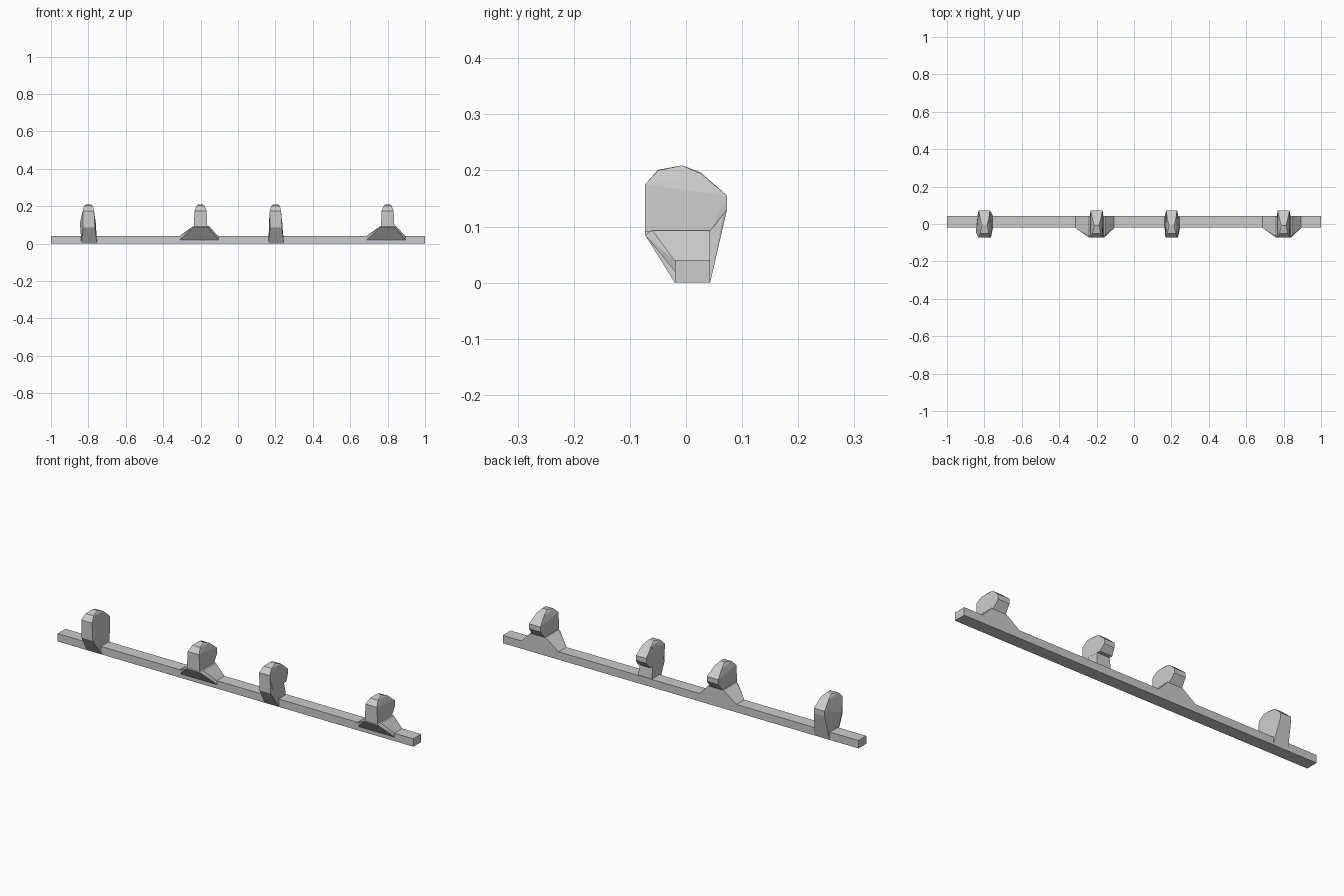
import bpy, bmesh

if "Cube" in bpy.data.objects:
    bpy.data.objects.remove(bpy.data.objects["Cube"])


def hull(name, pts):
    """Faceted solid wrapped around a few points."""
    bm = bmesh.new()
    for p in pts:
        bm.verts.new(p)
    res = bmesh.ops.convex_hull(bm, input=bm.verts)
    junk = [g for g in res["geom_interior"] if isinstance(g, bmesh.types.BMVert)]
    bmesh.ops.delete(bm, geom=list(set(junk)), context='VERTS')
    bmesh.ops.dissolve_limit(bm, angle_limit=0.02, verts=bm.verts, edges=bm.edges)
    bmesh.ops.recalc_face_normals(bm, faces=bm.faces)
    me = bpy.data.meshes.new(name)
    bm.to_mesh(me)
    bm.free()
    ob = bpy.data.objects.new(name, me)
    bpy.context.collection.objects.link(ob)
    return ob


def sections(x, rows):
    """Points from rows of (left, right, y, z), measured from centre x."""
    return [(x + s, y, z) for l, r, y, z in rows for s in (l, r)]


# Long wall rail
hull("rail", [(x, y, z) for x in (-1, 1) for y in (-0.02, 0.043) for z in (0, 0.04)])

# Rounded peg head, shared by the pegs with flared feet
head = [(-.036, .036, -.073, .09), (-.032, .032, -.073, .175),
        (-.022, .022, -.05, .2), (-.012, .012, -.007, .209),
        (-.022, .022, .027, .194), (-.032, .032, .073, .155),
        (-.032, .032, .073, .13), (-.036, .036, .043, .092)]

# Flared foot: wide on the rail, narrow under the head
foot = [(-.11, .095, -.02, .02), (-.115, .095, .043, .039),
        (-.115, .095, -.02, .039), (-.04, .04, -.073, .085),
        (-.04, .045, -.06, .093), (-.04, .045, .043, .093)]

for i, x in enumerate((-0.2, 0.8)):
    hull(f"flared_foot_{i}", sections(x, foot))
    hull(f"peg_head_{i}", sections(x, head))

# Solid upright pegs: one tapering block from rail to rounded top
block = [(-.037, .046, -.02, 0), (-.037, .046, .043, 0),
         (-.028, .035, -.073, .085), (-.03, .03, -.073, .175),
         (-.022, .024, -.05, .201), (-.012, .014, -.007, .209),
         (-.022, .024, .027, .196)]
hull("upright_peg_0", sections(-0.8, block + [
    (-.045, .04, -.045, .11), (-.03, .03, .073, .13), (-.03, .03, .073, .155)]))

# Second upright peg has a slim stem with an overhanging head behind
hull("upright_peg_1_stem", sections(0.2, block[:5] + [
    (-.034, .034, .03, .12), (-.025, .025, .02, .19)]))
hull("upright_peg_1_head", sections(0.2, block[3:] + [
    (-.034, .038, -.06, .1), (-.034, .036, .05, .1),
    (-.028, .03, .073, .13), (-.028, .03, .073, .155)]))
